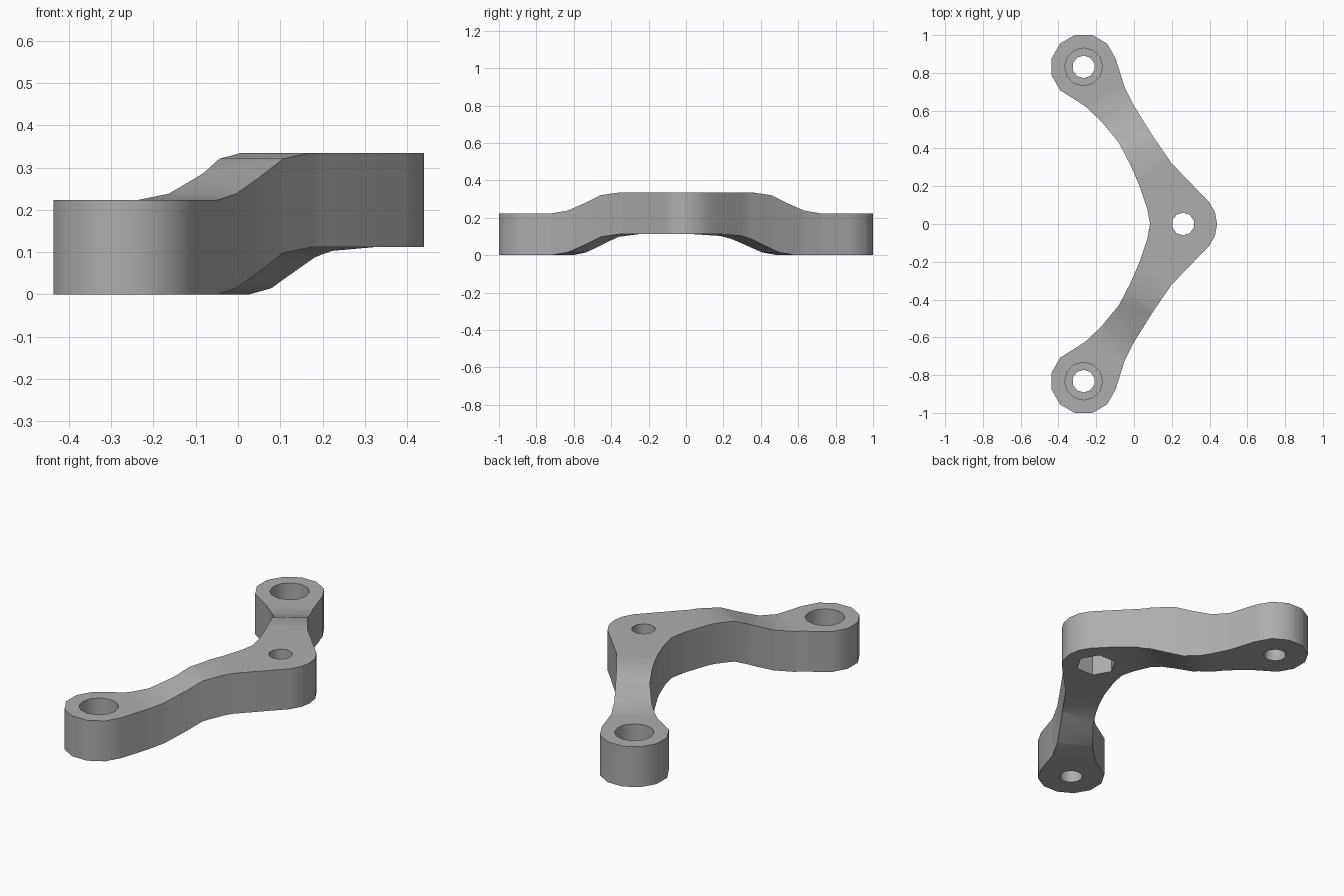
import bpy, bmesh
from math import sin, cos, radians
from mathutils import Vector

cube = bpy.data.objects.get("Cube")
if cube:
    bpy.data.objects.remove(cube)

END = Vector((-0.267, 0.832))    # hole centre of the back arm
CORNER = Vector((0.26, 0.0))     # hole centre of the raised corner
AXIS = Vector((0.53, -0.85))     # arm direction from end to corner
HEIGHT = 0.223

# Step profiles: distance along the arm, rise
STEP = [(-0.64, 0), (-0.54, 0.015), (-0.43, 0.056), (-0.33, 0.098), (-0.21, 0.112)]
LATE_STEP = [(-0.48, 0), (-0.38, 0.015), (-0.20, 0.087), (-0.133, 0.103), (0.01, 0.112)]


def arc(center, radius, start, stop, step):
    return [(center.x + radius * cos(radians(a)), center.y + radius * sin(radians(a)))
            for a in range(start, stop + 1, step)]


def rise(profile, s):
    if s <= profile[0][0]:
        return 0
    for (s0, z0), (s1, z1) in zip(profile, profile[1:]):
        if s <= s1:
            return z0 + (z1 - z0) * (s - s0) / (s1 - s0)
    return profile[-1][1]


def along(co):
    return co.x * AXIS.x + abs(co.y) * AXIS.y


# Plan outline of the back half, mirrored for the front half
half = arc(CORNER, 0.18, 0, 40, 20)
half += [(0.2, 0.32), (0.1, 0.465), (0, 0.625), (-0.05, 0.725)]
half += arc(END, 0.175, 15, 225, 30)
half += [(-0.26, 0.625), (-0.17, 0.54), (-0.08, 0.43), (-0.02, 0.315), (0.03, 0.2),
         (0.07, 0.08), (0.085, 0)]
outline = half + [(x, -y) for x, y in reversed(half[1:-1])]

# Extruded bracket body
bm = bmesh.new()
base = bm.faces.new([bm.verts.new((x, y, 0)) for x, y in outline])
top = bmesh.ops.extrude_face_region(bm, geom=[base])["geom"]
for v in top:
    if isinstance(v, bmesh.types.BMVert):
        v.co.z = HEIGHT


def slice_body(side, point, normal):
    faces = [f for f in bm.faces if side * f.calc_center_median().y >= 0]
    parts = set(faces)
    for f in faces:
        parts.update(f.edges)
        parts.update(f.verts)
    bmesh.ops.bisect_plane(bm, geom=list(parts), dist=1e-5, plane_co=point, plane_no=normal)


# Slice the arms where the step bends, then raise the corner
slice_body(0, (0, 0, 0), (0, 1, 0))
for side in (1, -1):
    direction = Vector((AXIS.x, side * AXIS.y, 0))
    stops = {s for s, z in STEP + (LATE_STEP if side > 0 else [])}
    for s in sorted(stops):
        slice_body(side, direction * s / direction.length_squared, direction)
for v in bm.verts:
    late = v.co.y > 0 and v.co.z < HEIGHT / 2
    v.co.z += rise(LATE_STEP if late else STEP, along(v.co))
bmesh.ops.recalc_face_normals(bm, faces=bm.faces)
mesh = bpy.data.meshes.new("bracket_body")
bm.to_mesh(mesh)
bm.free()
bracket = bpy.data.objects.new("bracket_body", mesh)
bpy.context.collection.objects.link(bracket)

grey = bpy.data.materials.new("plain grey")
grey.use_nodes = True
colour = (0.42, 0.42, 0.42, 1)
grey.diffuse_color = colour
grey.node_tree.nodes["Principled BSDF"].inputs["Base Color"].default_value = colour
mesh.materials.append(grey)


def cut(x, y, radius, sides, z0, z1, turn=0):
    bpy.ops.mesh.primitive_cylinder_add(vertices=sides, radius=radius, depth=z1 - z0,
                                        location=(x, y, (z0 + z1) / 2),
                                        rotation=(0, 0, radians(turn)))
    cutter = bpy.context.object
    cutter.name = "hole_cutter"
    cutter.hide_render = True
    cutter.data.materials.append(grey)
    bpy.context.view_layer.objects.active = bracket
    mod = bracket.modifiers.new("hole", 'BOOLEAN')
    mod.operation = 'DIFFERENCE'
    mod.solver = 'EXACT'
    mod.object = cutter
    bpy.ops.object.modifier_apply(modifier=mod.name)
    bpy.data.objects.remove(cutter)


# Screw holes with round recesses on the ends, nut pocket under the corner
for side in (1, -1):
    cut(END.x, side * END.y, 0.06, 10, -0.1, 0.5)
    cut(END.x, side * END.y, 0.1, 12, 0.105, 0.5)
cut(CORNER.x, 0, 0.06, 10, -0.1, 0.5)
cut(CORNER.x, 0, 0.105, 6, -0.1, 0.23, 30)

bpy.ops.object.select_all(action='DESELECT')
bracket.select_set(True)
bpy.context.view_layer.objects.active = bracket
bpy.ops.object.shade_smooth_by_angle(angle=radians(40))
